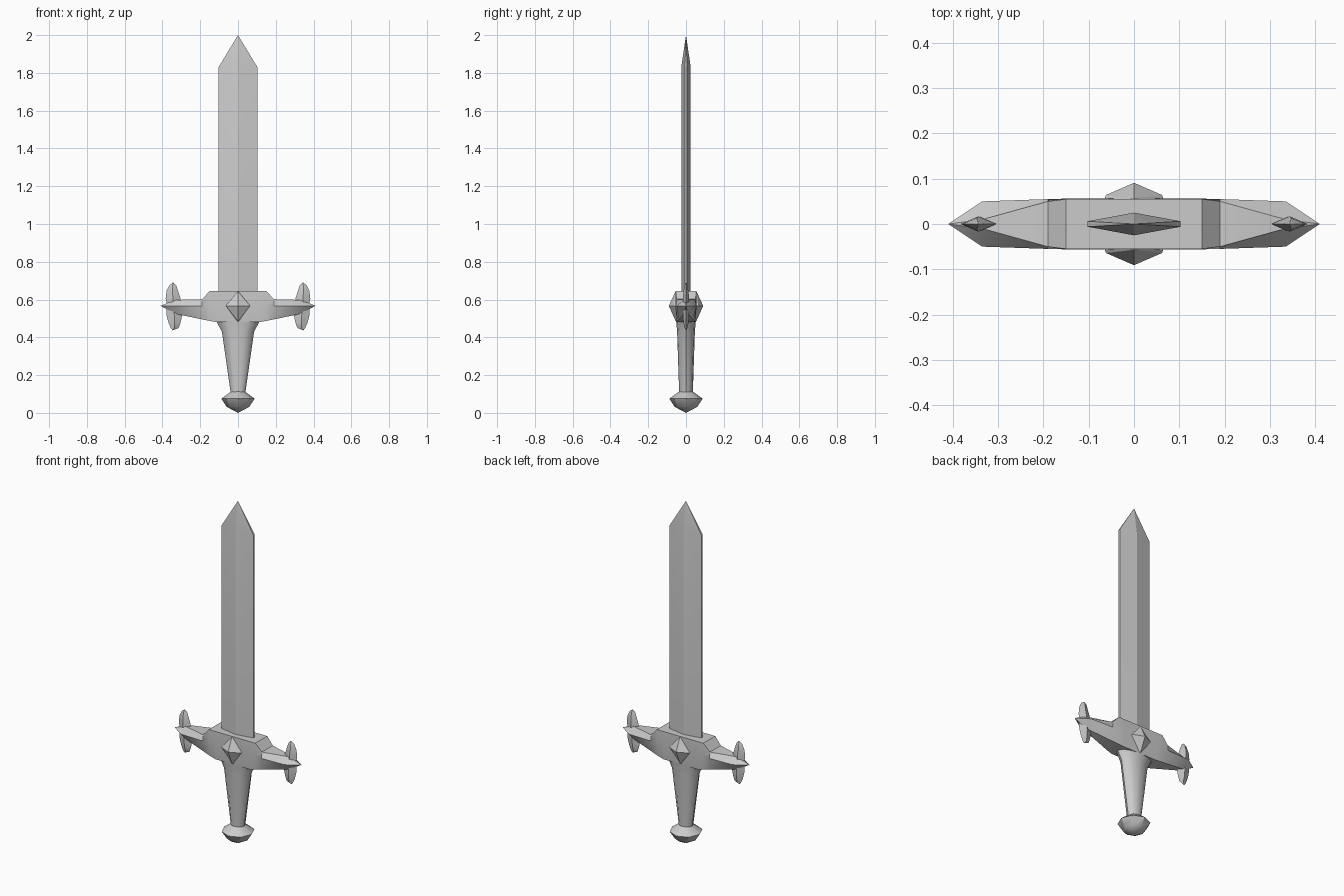
import bpy
import bmesh
from math import cos, sin, pi, radians

cube = bpy.data.objects.get("Cube")
if cube:
    bpy.data.objects.remove(cube, do_unlink=True)

steel = bpy.data.materials.new("grey steel")
steel.use_nodes = True
GREY = (0.6, 0.6, 0.6, 1)
steel.diffuse_color = GREY
steel.node_tree.nodes["Principled BSDF"].inputs["Base Color"].default_value = GREY


def loft(name, rings, angle=30):
    """Skin a list of equal rings; a ring of one point closes to a tip."""
    bm = bmesh.new()
    loops = [[bm.verts.new(p) for p in ring] for ring in rings]
    for a, b in zip(loops, loops[1:]):
        n = max(len(a), len(b))
        for i in range(n):
            j = (i + 1) % n
            quad = [a[i % len(a)], a[j % len(a)], b[j % len(b)], b[i % len(b)]]
            bm.faces.new(list(dict.fromkeys(quad)))
    for end in (loops[0], loops[-1]):
        if len(end) > 2:
            bm.faces.new(end)
    bmesh.ops.recalc_face_normals(bm, faces=bm.faces)
    mesh = bpy.data.meshes.new(name)
    bm.to_mesh(mesh)
    bm.free()
    mesh.materials.append(steel)
    obj = bpy.data.objects.new(name, mesh)
    bpy.context.collection.objects.link(obj)
    bpy.ops.object.select_all(action='DESELECT')
    obj.select_set(True)
    bpy.context.view_layer.objects.active = obj
    bpy.ops.object.shade_smooth_by_angle(angle=radians(angle))
    return obj


def ellipse(rx, ry, z, sides):
    return [(rx * cos(2 * pi * i / sides), ry * sin(2 * pi * i / sides), z)
            for i in range(sides)]


# Blade: flattened diamond with narrow blunt edges and a point
def blade_ring(z):
    w, t, e = 0.103, 0.025, 0.006
    return [(w, -e, z), (w, e, z), (0, t, z), (-w, e, z), (-w, -e, z), (0, -t, z)]


loft("blade", [blade_ring(0.6), blade_ring(1.83), [(0, 0, 2)]], 10)


# Crossguard: x, top z, top half width, side z, side half width, bottom z, bottom half width
def guard_ring(x, zt, yt, zm, ym, zb, yb):
    return [(x, -yt, zt), (x, yt, zt), (x, ym, zm), (x, yb, zb), (x, -yb, zb), (x, -ym, zm)]


stations = [(0.11, 0.645, 0.055, 0.57, 0.056, 0.48, 0.05),
            (0.15, 0.645, 0.055, 0.57, 0.056, 0.487, 0.045),
            (0.19, 0.602, 0.05, 0.567, 0.055, 0.495, 0.037),
            (0.335, 0.598, 0.01, 0.567, 0.05, 0.525, 0.01)]
right = [guard_ring(-s[0], *s[1:]) for s in reversed(stations)]
left = [guard_ring(*s) for s in stations]
loft("crossguard", [[(-0.41, 0, 0.567)]] + right + left + [[(0.41, 0, 0.567)]])


# Leaf-shaped spikes above and below each end of the guard
def spike(name, side, outline, tip):
    rings = []
    for z, x0, x1, t in outline:
        mid = (x0 + x1) / 2
        rings.append([(side * x0, 0, z), (side * mid, -t, z),
                      (side * x1, 0, z), (side * mid, t, z)])
    loft(name, rings + [[(side * tip[0], 0, tip[1])]])


for side, label in ((1, "left"), (-1, "right")):
    spike(label + "_upper_spike", side,
          [(0.57, 0.31, 0.375, 0.017), (0.605, 0.304, 0.383, 0.017),
           (0.645, 0.317, 0.378, 0.013), (0.677, 0.328, 0.363, 0.007)], (0.344, 0.69))
    spike(label + "_lower_spike", side,
          [(0.56, 0.305, 0.38, 0.017), (0.515, 0.296, 0.378, 0.017),
           (0.475, 0.305, 0.367, 0.013), (0.45, 0.314, 0.356, 0.007)], (0.346, 0.437))

# Pointed gem boss on the front and back of the guard
for s, label in ((-1, "front"), (1, "back")):
    base = [(0, s * 0.054, 0.645), (0.065, s * 0.054, 0.567),
            (0, s * 0.05, 0.48), (-0.065, s * 0.054, 0.567)]
    rim = [(0, s * 0.057, 0.64), (0.062, s * 0.064, 0.567),
           (0, s * 0.057, 0.49), (-0.062, s * 0.064, 0.567)]
    loft(label + "_boss", [base, rim, [(0, s * 0.091, 0.567)]], 5)

# Grip: oval, tapering down and flaring into the guard
loft("grip", [ellipse(0.038, 0.036, 0.1, 12), ellipse(0.085, 0.047, 0.43, 12),
              ellipse(0.115, 0.052, 0.485, 12)], 40)

# Pommel: faceted knob with a blunt point below
loft("pommel", [[(0, 0, 0)], ellipse(0.06, 0.06, 0.032, 8), ellipse(0.088, 0.088, 0.075, 8),
                ellipse(0.038, 0.038, 0.112, 8)], 35)
